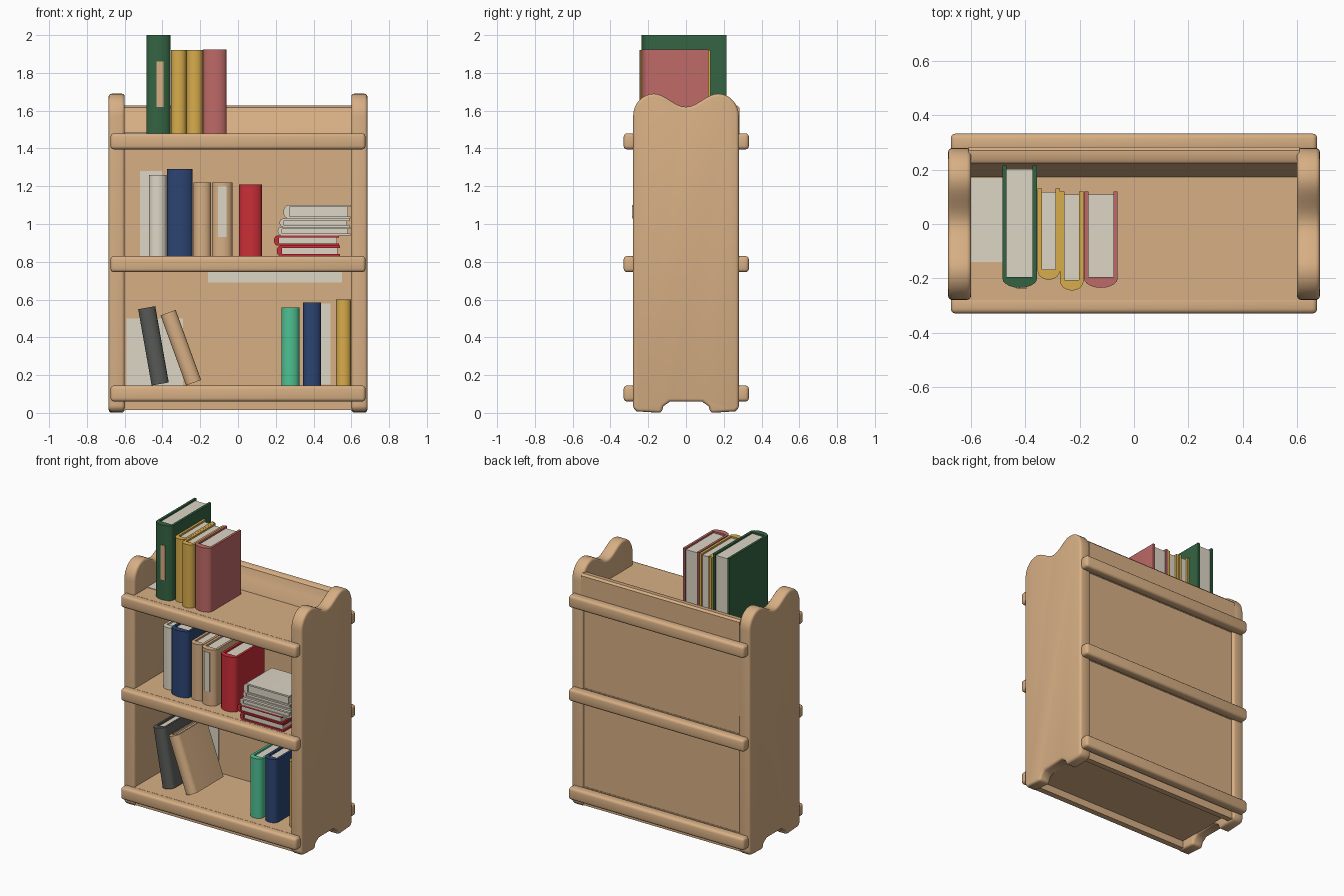
import bpy, bmesh, math
from mathutils import Matrix, Vector

if "Cube" in bpy.data.objects:
    bpy.data.objects.remove(bpy.data.objects["Cube"])

# ---------- materials ----------
def material(name, r, g, b):
    lin = lambda c: ((c / 255 + 0.055) / 1.055) ** 2.4
    m = bpy.data.materials.new(name)
    m.diffuse_color = (lin(r), lin(g), lin(b), 1)
    m.use_nodes = True
    m.node_tree.nodes["Principled BSDF"].inputs["Base Color"].default_value = m.diffuse_color
    return m

WOOD = material("light_wood", 215, 175, 132)
CREAM = material("cream_paper", 222, 214, 198)
GREEN = material("dark_green", 52, 100, 66)
YELLOW = material("mustard_yellow", 216, 172, 76)
PINK = material("dusty_pink", 190, 106, 103)
BLUE = material("navy_blue", 44, 68, 114)
RED = material("bright_red", 202, 46, 56)
TEAL = material("mint_teal", 78, 192, 146)
GRAY = material("charcoal_gray", 88, 90, 87)

# ---------- helpers ----------
def finish(bm, name, mat, bevel=0.0, matrix=None):
    bmesh.ops.recalc_face_normals(bm, faces=bm.faces[:])
    if bevel:
        edges = [e for e in bm.edges if e.calc_face_angle(0) > math.radians(40)]
        bmesh.ops.bevel(bm, geom=edges, offset=bevel, segments=3, profile=0.5,
                        affect='EDGES', clamp_overlap=True)
    me = bpy.data.meshes.new(name)
    bm.to_mesh(me)
    bm.free()
    me.materials.append(mat)
    ob = bpy.data.objects.new(name, me)
    bpy.context.collection.objects.link(ob)
    if matrix:
        ob.matrix_world = matrix
    return ob

def box(name, x, y, z, mat, bevel=0.0, matrix=None):
    bm = bmesh.new()
    bmesh.ops.create_cube(bm, size=1)
    for v in bm.verts:
        v.co = Vector((x[0] + (v.co.x + .5) * (x[1] - x[0]),
                       y[0] + (v.co.y + .5) * (y[1] - y[0]),
                       z[0] + (v.co.z + .5) * (z[1] - z[0])))
    return finish(bm, name, mat, bevel, matrix)

def extrude(name, pts, vec, mat, bevel=0.0, matrix=None):
    bm = bmesh.new()
    face = bm.faces.new([bm.verts.new(p) for p in pts])
    res = bmesh.ops.extrude_face_region(bm, geom=[face], use_keep_orig=True)
    moved = [g for g in res["geom"] if isinstance(g, bmesh.types.BMVert)]
    bmesh.ops.translate(bm, verts=moved, vec=vec)
    return finish(bm, name, mat, bevel, matrix)

def book(name, w, d, h, mat, matrix, t=0.016):
    """Upright book: rounded spine at y=0, centred on x, open at the back."""
    r = min(0.035, w * 0.4)
    a = w / 2
    n = 10
    spine = [(-a * math.cos(math.pi * i / n), r - r * math.sin(math.pi * i / n), 0)
             for i in range(n + 1)]
    inner = [(a - t, d, 0), (a - t, r + 0.005, 0), (-a + t, r + 0.005, 0), (-a + t, d, 0)]
    extrude(name + "_cover", [(-a, d, 0)] + spine + [(a, d, 0)] + inner,
            (0, 0, h), mat, 0, matrix)
    box(name + "_pages", (-a + t, a - t), (r, d - 0.012), (0.008, h - 0.012),
        CREAM, 0, matrix)

def standing(name, x0, x1, y0, y1, z0, z1, mat):
    book(name, x1 - x0, y1 - y0, z1 - z0, mat,
         Matrix.Translation(((x0 + x1) / 2, y0, z0)))

def leaning(name, x, w, h, deg, mat):
    s = math.radians(deg)
    book(name, w, 0.32, h, mat,
         Matrix.Translation((x, -0.2, 0.145 + w / 2 * math.sin(s))) @ Matrix.Rotation(-s, 4, 'Y'))

def lying(name, x0, x1, y0, y1, z0, z1, mat):
    turn = Matrix(((0, 1, 0, x0), (0, 0, 1, y0), (1, 0, 0, (z0 + z1) / 2), (0, 0, 0, 1)))
    book(name, z1 - z0, x1 - x0, y1 - y0, mat, turn, 0.011)

# ---------- side panels: two humps on top, arched feet below ----------
top = []
for i in range(8):                                   # outer quarter round
    a = math.pi / 2 * i / 8
    top.append((0.17 + 0.11 * math.cos(a), 1.57 + 0.12 * math.sin(a)))
for i in range(9):                                   # dip to the centre
    y = 0.17 * (1 - i / 8)
    top.append((y, 1.655 - 0.035 * math.cos(math.pi * y / 0.17)))
top += [(-y, z) for y, z in reversed(top[:-1])]
foot = [(-0.28, 0.025), (-0.26, 0.008), (-0.13, 0.0), (-0.12, 0.035), (-0.085, 0.06)]
profile = top + foot + [(-y, z) for y, z in reversed(foot)]
for side, x in (("left", -0.685), ("right", 0.6)):
    extrude(side + "_side_panel", [(x, y, z) for y, z in profile], (0.085, 0, 0), WOOD, 0.016)

# ---------- shelves with rounded rails front and back ----------
for name, z in (("bottom", 0.145), ("middle", 0.83), ("top", 1.48)):
    box(name + "_shelf", (-0.61, 0.61), (-0.28, 0.265), (z - 0.08, z), WOOD)
    box(name + "_front_rail", (-0.675, 0.675), (-0.33, -0.265), (z - 0.085, z), WOOD, 0.018)
    box(name + "_back_rail", (-0.675, 0.675), (0.265, 0.333), (z - 0.085, z), WOOD, 0.018)

# ---------- back panel, top backboard and lower skirts ----------
box("back_panel", (-0.61, 0.61), (0.205, 0.262), (0.07, 1.48), WOOD)
board = [(0.17, 1.47), (0.18, 1.51), (0.205, 1.56), (0.22, 1.60), (0.225, 1.618),
         (0.24, 1.628), (0.27, 1.628), (0.283, 1.615), (0.283, 1.47)]
extrude("top_backboard", [(-0.61, y, z) for y, z in board], (1.22, 0, 0), WOOD)
for name, y in (("front_skirt", -0.265), ("back_skirt", 0.225)):
    box(name, (-0.61, 0.61), (y, y + 0.04), (0.015, 0.08), WOOD)

# ---------- cream painted patches ----------
box("top_shelf_patch", (-0.6, -0.485), (-0.14, 0.17), (1.478, 1.484), CREAM)
for i, (x0, x1, z0, z1) in enumerate(((-0.52, -0.4, 0.83, 1.28), (-0.59, -0.29, 0.145, 0.5),
                                      (0.38, 0.49, 0.15, 0.58), (-0.16, 0.55, 0.69, 0.75))):
    box("back_patch_%d" % i, (x0, x1), (0.2, 0.207), (z0, z1), CREAM)

# ---------- books on the top ----------
standing("tall_green_book", -0.485, -0.357, -0.235, 0.215, 1.48, 2.0, GREEN)
standing("yellow_book_a", -0.355, -0.273, -0.205, 0.13, 1.48, 1.92, YELLOW)
standing("yellow_book_b", -0.272, -0.186, -0.245, 0.12, 1.48, 1.92, YELLOW)
standing("pink_book", -0.184, -0.06, -0.235, 0.12, 1.48, 1.925, PINK)
box("green_book_label", (-0.432, -0.394), (-0.237, -0.229), (1.62, 1.86), WOOD)

# ---------- books on the middle shelf ----------
standing("cream_book", -0.472, -0.378, -0.17, 0.12, 0.83, 1.26, CREAM)
standing("blue_book", -0.376, -0.24, -0.22, 0.12, 0.83, 1.29, BLUE)
standing("tan_book_a", -0.236, -0.142, -0.2, 0.11, 0.83, 1.22, WOOD)
standing("tan_book_b", -0.138, -0.03, -0.22, 0.11, 0.83, 1.22, WOOD)
box("tan_book_label", (-0.106, -0.062), (-0.222, -0.214), (0.93, 1.2), CREAM)
standing("red_book", 0.005, 0.127, -0.22, 0.11, 0.83, 1.21, RED)

# ---------- lying stack ----------
lying("stack_red_low", 0.205, 0.54, -0.27, 0.04, 0.83, 0.885, RED)
lying("stack_red_high", 0.19, 0.535, -0.28, 0.02, 0.885, 0.94, RED)
lying("stack_cream_low", 0.21, 0.595, -0.28, 0.03, 0.94, 0.985, CREAM)
lying("stack_cream_mid", 0.22, 0.59, -0.26, 0.02, 0.985, 1.028, CREAM)
lying("stack_cream_top", 0.24, 0.595, -0.285, 0.0, 1.028, 1.1, CREAM)

# ---------- books on the bottom shelf ----------
leaning("leaning_gray_book", -0.412, 0.092, 0.41, 10, GRAY)
leaning("leaning_tan_book", -0.235, 0.085, 0.395, 20, WOOD)
standing("teal_book", 0.23, 0.325, -0.22, 0.11, 0.145, 0.558, TEAL)
standing("small_blue_book", 0.345, 0.44, -0.22, 0.11, 0.145, 0.585, BLUE)
standing("yellow_book_c", 0.52, 0.598, -0.2, 0.11, 0.145, 0.6, YELLOW)

# ---------- smooth shading with crisp edges ----------
for ob in bpy.context.collection.objects:
    ob.select_set(True)
    bpy.context.view_layer.objects.active = ob
bpy.ops.object.shade_smooth_by_angle(angle=math.radians(40))
